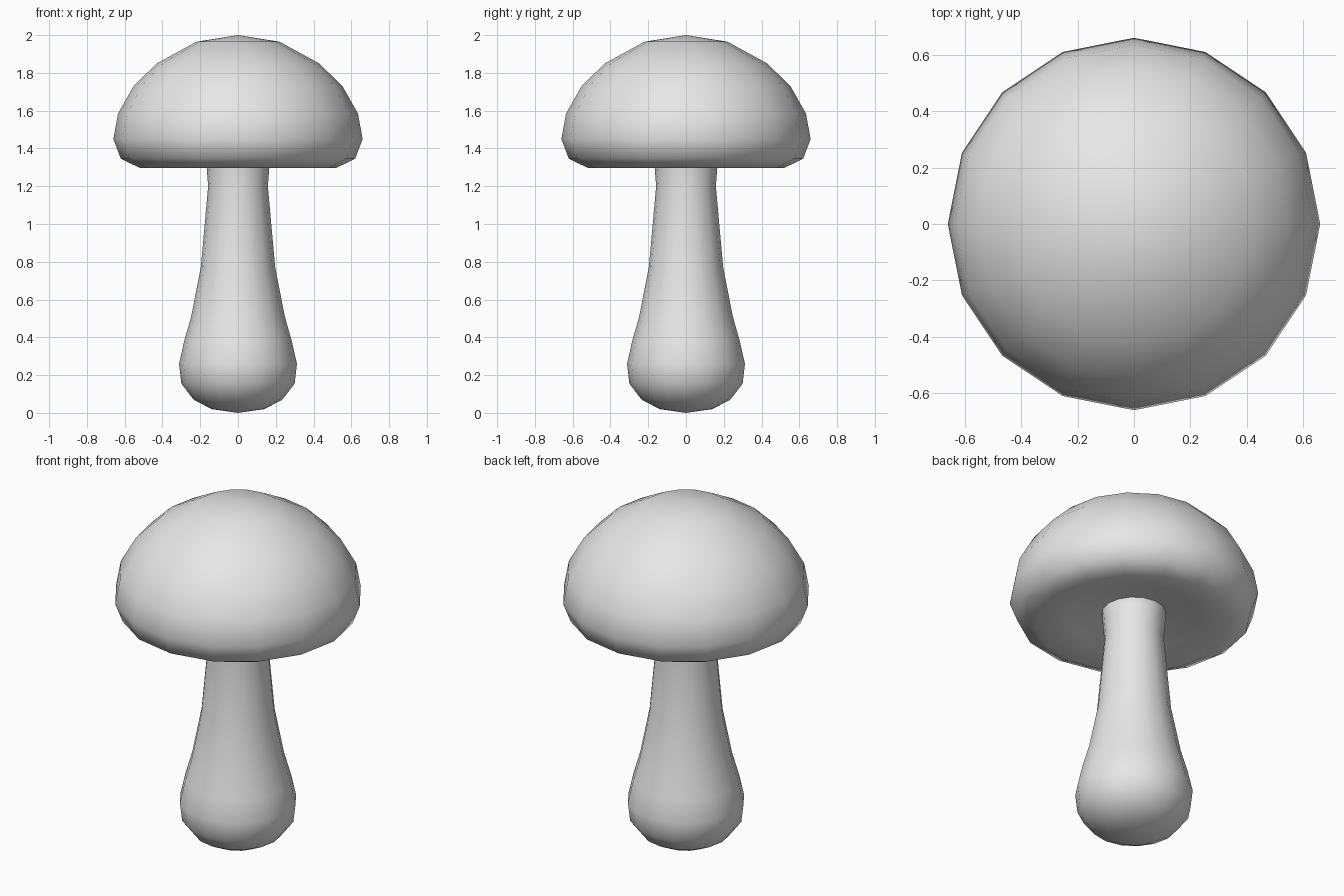
import bpy, bmesh, math

SIDES = 16

# Remove the default cube
cube = bpy.data.objects.get("Cube")
if cube:
    bpy.data.objects.remove(cube, do_unlink=True)

# Single plain material
grey = bpy.data.materials.new("light grey")
grey.use_nodes = True
colour = (0.8, 0.8, 0.8, 1)
grey.diffuse_color = colour
grey.node_tree.nodes["Principled BSDF"].inputs["Base Color"].default_value = colour


def lathe(name, profile):
    """Spin a closed (radius, height) profile around the z axis."""
    bm = bmesh.new()
    verts = [bm.verts.new((r, 0, z)) for r, z in profile]
    edges = [bm.edges.new(pair) for pair in zip(verts, verts[1:])]
    bmesh.ops.spin(bm, geom=verts + edges, cent=(0, 0, 0), axis=(0, 0, 1),
                   angle=math.tau, steps=SIDES)
    bmesh.ops.remove_doubles(bm, verts=bm.verts, dist=0.0005)
    bmesh.ops.recalc_face_normals(bm, faces=bm.faces)
    mesh = bpy.data.meshes.new(name)
    bm.to_mesh(mesh)
    bm.free()
    mesh.materials.append(grey)
    mesh.shade_smooth()
    obj = bpy.data.objects.new(name, mesh)
    bpy.context.collection.objects.link(obj)
    return obj


# Bulbous stem, its flared top buried in the cap
lathe("stem", [
    (0, 0), (0.14, 0.02), (0.235, 0.07), (0.30, 0.155), (0.312, 0.26),
    (0.285, 0.38), (0.248, 0.51), (0.197, 0.77), (0.158, 1.2),
    (0.166, 1.3), (0.175, 1.4), (0, 1.41),
])

# Domed cap with a rounded rim and a shallow hollow underside
lathe("cap", [
    (0, 2.0), (0.22, 1.965), (0.43, 1.85), (0.553, 1.73), (0.635, 1.585),
    (0.66, 1.45), (0.62, 1.345), (0.52, 1.297), (0.36, 1.325),
    (0.17, 1.36), (0, 1.37),
])
